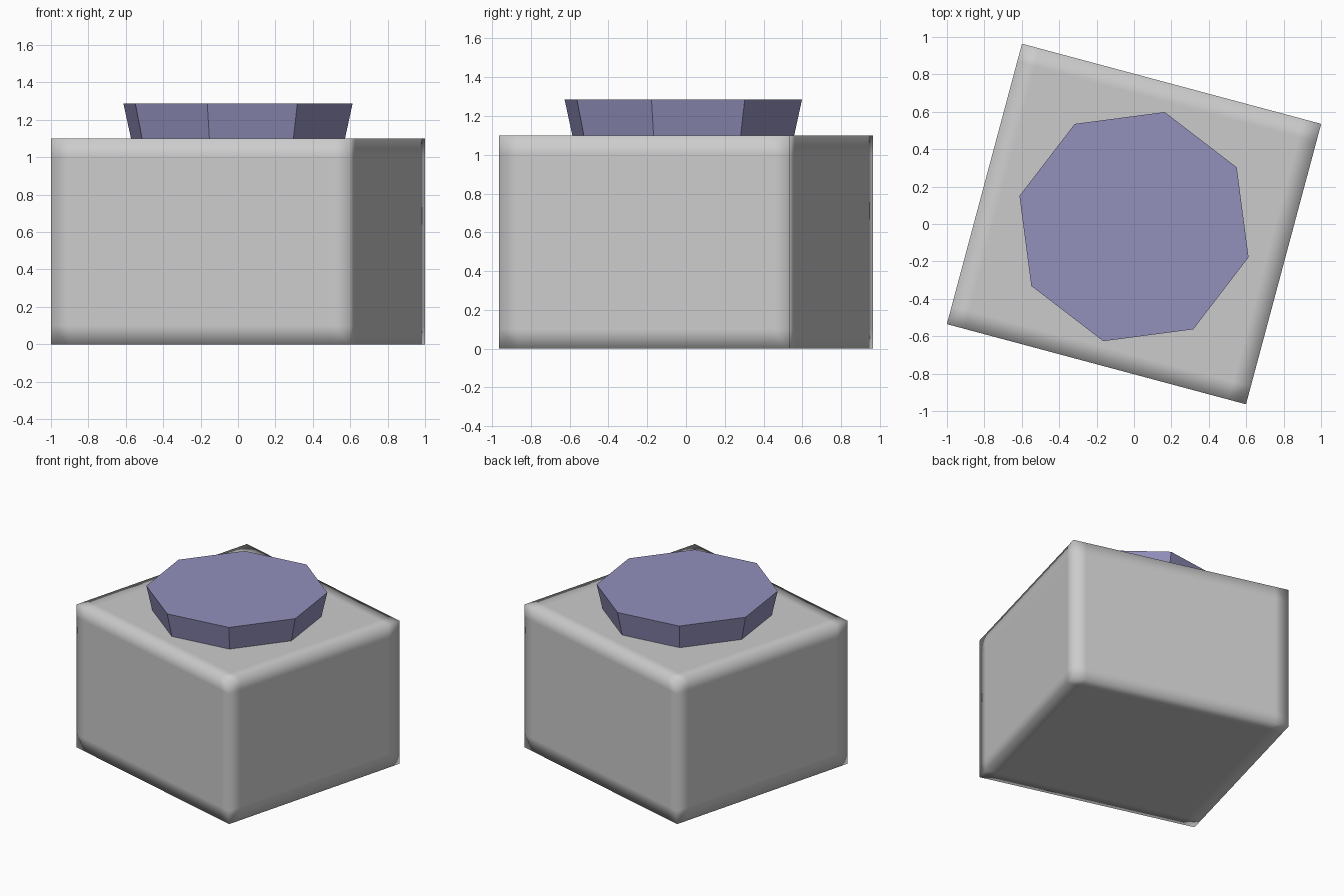
import bpy, bmesh, math

if "Cube" in bpy.data.objects:
    bpy.data.objects.remove(bpy.data.objects["Cube"])

TURN = math.radians(-15)


def add_object(name, bm, smooth):
    bmesh.ops.recalc_face_normals(bm, faces=bm.faces)
    mesh = bpy.data.meshes.new(name)
    bm.to_mesh(mesh)
    bm.free()
    for p in mesh.polygons:
        p.use_smooth = smooth
    obj = bpy.data.objects.new(name, mesh)
    bpy.context.collection.objects.link(obj)
    obj.rotation_euler.z = TURN
    return obj


# Box body: sharp outline, support loops near the edges for soft shading
half = (0.828, 0.776, 0.55)
loop = 0.10
bm = bmesh.new()
bmesh.ops.create_cube(bm, size=2)
bmesh.ops.subdivide_edges(bm, edges=bm.edges[:], cuts=2, use_grid_fill=True)
for v in bm.verts:
    for i in range(3):
        s = math.copysign(1, v.co[i])
        v.co[i] = s * (half[i] if abs(v.co[i]) > 0.9 else half[i] - loop)
body = add_object("box_body", bm, True)
body.location = (0, 0, 0.55)

# Octagonal cap flaring outward, standing on the box
bm = bmesh.new()
bmesh.ops.create_cone(bm, cap_ends=True, segments=8, radius1=0.592,
                      radius2=0.634, depth=0.187)
cap = add_object("octagon_cap", bm, False)
cap.location = (0, -0.014, 1.1925)

# First vertex must lie on the turned box axis
first = cap.data.vertices[0].co
cap.rotation_euler.z = TURN - math.atan2(first.y, first.x)

mat = bpy.data.materials.new("cap_blue")
mat.diffuse_color = (0.29, 0.28, 0.5, 1)
mat.use_nodes = True
mat.node_tree.nodes["Principled BSDF"].inputs["Base Color"].default_value = mat.diffuse_color
cap.data.materials.append(mat)
